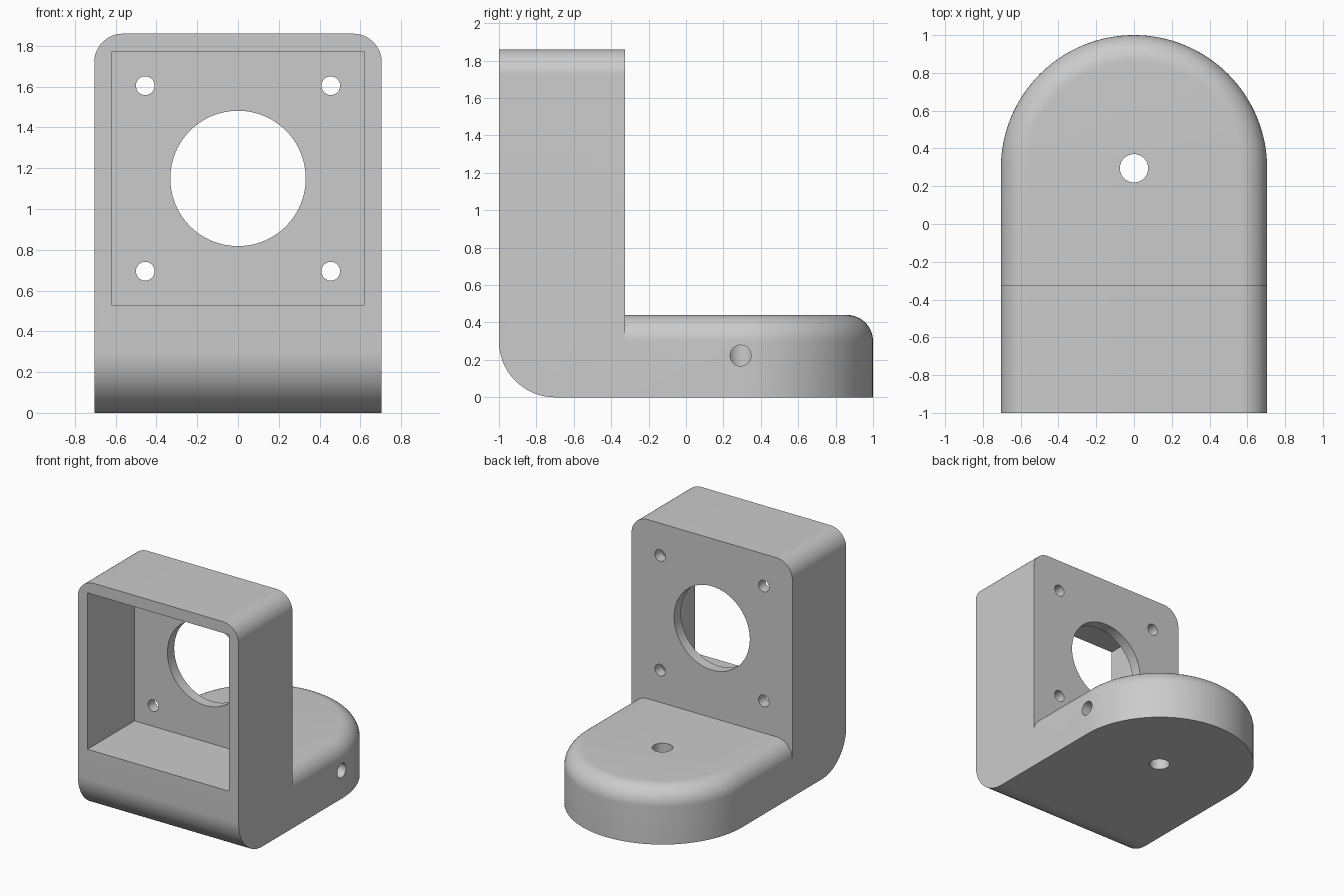
import bpy, bmesh, math
from mathutils import Matrix, Vector

if "Cube" in bpy.data.objects:
    bpy.data.objects.remove(bpy.data.objects["Cube"])

W = 0.705            # half width
H = 1.86             # overall height
Y0, Y1 = -1.0, -0.325   # housing front and back
CY = 0.295           # centre of rounded base end
BASE_H, FILLET = 0.44, 0.14

grey = bpy.data.materials.new("grey")
grey.diffuse_color = (0.6, 0.6, 0.6, 1)
grey.use_nodes = True
grey.node_tree.nodes["Principled BSDF"].inputs["Base Color"].default_value = grey.diffuse_color


def to_object(name, bm):
    bmesh.ops.recalc_face_normals(bm, faces=bm.faces)
    me = bpy.data.meshes.new(name)
    bm.to_mesh(me)
    bm.free()
    ob = bpy.data.objects.new(name, me)
    me.materials.append(grey)
    bpy.context.collection.objects.link(ob)
    return ob


def box_bm(lo, hi):
    lo, hi = Vector(lo), Vector(hi)
    bm = bmesh.new()
    bmesh.ops.create_cube(bm, size=1, matrix=Matrix.Translation((lo + hi) / 2)
                          @ Matrix.Diagonal((*(hi - lo), 1)))
    return bm


def cylinder(name, centre, axis, radius, length, sides=48):
    bm = bmesh.new()
    rot = Vector(axis).to_track_quat('Z', 'Y').to_matrix().to_4x4()
    bmesh.ops.create_cone(bm, cap_ends=True, segments=sides, radius1=radius,
                          radius2=radius, depth=length,
                          matrix=Matrix.Translation(centre) @ rot)
    return to_object(name, bm)


def round_edges(bm, test, radius, segments=16):
    edges = [e for e in bm.edges if test(*(v.co for v in e.verts))]
    bmesh.ops.bevel(bm, geom=edges, offset=radius, segments=segments,
                    profile=0.5, affect='EDGES')


def combine(target, tool, operation):
    mod = target.modifiers.new("cut", 'BOOLEAN')
    mod.operation, mod.object, mod.solver = operation, tool, 'EXACT'
    bpy.context.view_layer.objects.active = target
    bpy.ops.object.modifier_apply(modifier=mod.name)
    bpy.data.objects.remove(tool)


# Upright housing: rounded top corners and rounded front bottom edge
bm = box_bm((-W, Y0, 0), (W, Y1, H))
round_edges(bm, lambda a, b: min(a.z, b.z) > H - 0.01 and abs(a.x - b.x) < 0.01, FILLET)
round_edges(bm, lambda a, b: max(a.z, b.z) < 0.01 and max(a.y, b.y) < Y0 + 0.01, 0.3, 20)
bracket = to_object("motor_bracket", bm)

# Base foot: U-shaped outline stacked in rings that shrink along the top fillet
bm = bmesh.new()
levels = [(0, 0)]
for i in range(13):
    t = math.pi / 2 * i / 12
    levels.append((FILLET * (1 - math.cos(t)), BASE_H - FILLET + FILLET * math.sin(t)))
rings = []
for inset, z in levels:
    r = W - inset
    pts = [(r, Y1 - 0.2)]
    pts += [(r * math.cos(math.pi * k / 64), CY + r * math.sin(math.pi * k / 64))
            for k in range(65)]
    pts += [(-r, Y1 - 0.2)]
    rings.append([bm.verts.new((x, y, z)) for x, y in pts])
for a, b in zip(rings, rings[1:]):
    for k in range(len(a)):
        n = (k + 1) % len(a)
        bm.faces.new((a[k], a[n], b[n], b[k]))
bm.faces.new(rings[0][::-1])
bm.faces.new(rings[-1])
combine(bracket, to_object("base_foot", bm), 'UNION')

# Front pocket leaving a thin back wall
combine(bracket, to_object("pocket", box_bm((-0.62, Y0 - 0.2, 0.53),
                                            (0.62, Y1 - 0.085, 1.77))), 'DIFFERENCE')

# Large opening and four screw holes through the back wall
combine(bracket, cylinder("opening", (0, Y1, 1.15), (0, 1, 0), 0.332, 0.4, 96), 'DIFFERENCE')
for sx in (-1, 1):
    for sz in (-1, 1):
        combine(bracket, cylinder("screw_hole", (sx * 0.455, Y1, 1.15 + sz * 0.455),
                                  (0, 1, 0), 0.046, 0.4, 32), 'DIFFERENCE')

# Vertical hole in the foot, and a side hole meeting it from the right
combine(bracket, cylinder("post_hole", (0, CY, 0.2), (0, 0, 1), 0.075, 1), 'DIFFERENCE')
combine(bracket, cylinder("side_hole", (0.5, CY - 0.003, 0.223), (1, 0, 0), 0.056, 1, 32),
        'DIFFERENCE')

# Smooth the curved surfaces and keep the edges sharp
bpy.ops.object.select_all(action='DESELECT')
bracket.select_set(True)
bpy.context.view_layer.objects.active = bracket
bpy.ops.object.shade_smooth_by_angle(angle=math.radians(25))
